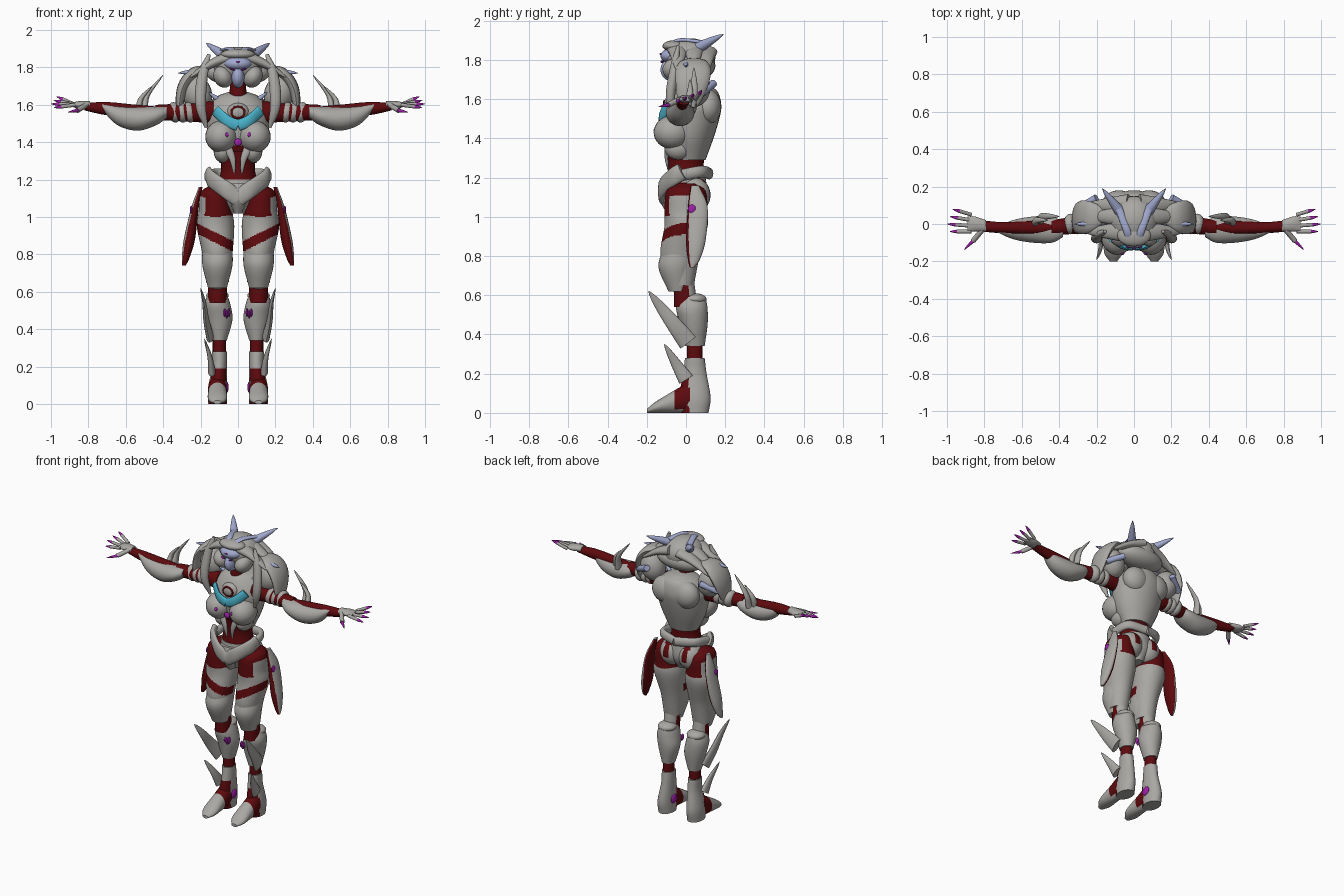
import bpy, bmesh, math
from mathutils import Vector, Matrix

cube = bpy.data.objects.get("Cube")
if cube:
    bpy.data.objects.remove(cube, do_unlink=True)


def material(name, red, green, blue):
    mat = bpy.data.materials.new(name)
    mat.use_nodes = True
    mat.diffuse_color = (red, green, blue, 1)
    shader = mat.node_tree.nodes["Principled BSDF"]
    shader.inputs["Base Color"].default_value = mat.diffuse_color
    return mat


GRAY = material("warm gray armor", .4, .39, .37)
RED = material("dark red suit", .11, .003, .004)
LILAC = material("pale lilac", .36, .4, .62)
CYAN = material("cyan glow", .07, .45, .6)
PURPLE = material("purple", .36, .015, .42)
X, Y, Z = Vector((1, 0, 0)), Vector((0, 1, 0)), Vector((0, 0, 1))

# Landmarks: leg line, shin depth, arm height, hand height
LEG, SHIN, ARM, HAND = .11, .045, 1.56, 1.6


def finish(name, mat, bm, mirror):
    """Turn a bmesh into a smooth object, mirrored across x when asked."""
    bmesh.ops.recalc_face_normals(bm, faces=bm.faces)
    mesh = bpy.data.meshes.new(name)
    bm.to_mesh(mesh)
    bm.free()
    mesh.shade_smooth()
    mesh.set_sharp_from_angle(angle=math.radians(50))
    mesh.materials.append(mat)
    obj = bpy.data.objects.new(name, mesh)
    bpy.context.collection.objects.link(obj)
    if mirror:
        obj.modifiers.new("Mirror", 'MIRROR').use_mirror_merge = False
    return obj


def spline(points, steps=6):
    """Catmull-Rom curve through points of any dimension."""
    rows = [Vector(point) for point in points]
    rows = [rows[0] * 2 - rows[1], *rows, rows[-1] * 2 - rows[-2]]
    curve = []
    for before, start, end, after in zip(rows, rows[1:], rows[2:], rows[3:]):
        leave, arrive = (end - before) / 2, (after - start) / 2
        for step in range(steps):
            t = step / steps
            pull = leave - (end - start), (end - start) - arrive
            bend = (pull[0] * (1 - t) + pull[1] * t) * t * (1 - t)
            curve.append(start.lerp(end, t) + bend)
    return curve + [rows[-2]]


def skin(name, mat, frames, mirror, sides):
    """Join ellipses, each a center and two radius vectors, into a closed tube."""
    bm = bmesh.new()
    turns = [math.tau * side / sides for side in range(sides)]
    loops = [[bm.verts.new(center + wide * math.cos(turn) + tall * math.sin(turn)) for turn in turns]
             for center, wide, tall in frames]
    for low, high in zip(loops, loops[1:]):
        for side in range(sides):
            bm.faces.new((low[side - 1], low[side], high[side], high[side - 1]))
    bm.faces.new(loops[0])
    bm.faces.new(loops[-1])
    return finish(name, mat, bm, mirror)


def body(name, mat, *rings, across=X, up=Y, mirror=True, sides=32, steps=6):
    """Loft parallel rings given as x, y, z, radius across, radius up."""
    frames = [(Vector(row[:3]), across * row[3], up * row[4]) for row in spline(rings, steps)]
    return skin(name, mat, frames, mirror, sides)


def pointed(t):
    return max((1 - t) ** .6, .05)


def crescent(t):
    return max(math.sin(math.pi * t), .1) ** .5


def even(t):
    return 1


def ribbon(name, mat, width, depth, *path, shape=pointed, across=X, mirror=True):
    """Sweep an ellipse along a path, scaled by a shape rule."""
    centers = spline(path)
    last = len(centers) - 1
    frames = []
    for i, center in enumerate(centers):
        along = (centers[min(i + 1, last)] - centers[max(i - 1, 0)]).normalized()
        wide = (across - along * across.dot(along)).normalized()
        scale = shape(i / last)
        frames.append((center, wide * width * scale, along.cross(wide) * depth * scale))
    return skin(name, mat, frames, mirror, sides=16)


def ball(name, mat, center, radii, mirror=True, tilt=0):
    bm = bmesh.new()
    place = Matrix.Translation(center) @ Matrix.Rotation(tilt, 4, 'Y') @ Matrix.Diagonal((*radii, 1))
    bmesh.ops.create_uvsphere(bm, u_segments=24, v_segments=16, radius=1, matrix=place)
    return finish(name, mat, bm, mirror)


def paint(obj, mat, rule):
    """Recolour the faces whose center and normal satisfy the rule."""
    obj.data.materials.append(mat)
    for face in obj.data.polygons:
        if rule(face.center, face.normal):
            face.material_index = len(obj.data.materials) - 1


# Thighs and knees
thighs = body("thighs", GRAY, (LEG, 0, 1.17, .04, .05), (.12, 0, 1.13, .08, .1), (.12, 0, 1.03, .09, .11),
              (.12, 0, .95, .1, .11), (LEG, -.03, .8, .08, .1), (LEG, -.02, .65, .06, .06),
              sides=96, steps=24)
paint(thighs, RED, lambda spot, normal: spot.z > (1 if normal.x < .7 else 1.1) + .1 * abs(spot.x - .12))
paint(thighs, RED, lambda spot, normal: normal.y < .1 and abs(spot.z - .83 - spot.x / 2) < .028)
body("thigh_guards", GRAY, (LEG, -.03, .83, .08, .09), (LEG, -.05, .74, .08, .09),
     (LEG, -.04, .62, .05, .05))
knees = body("knee_joints", GRAY, (LEG, -.01, .68, .05, .05), (LEG, 0, .54, .05, .06))
paint(knees, RED, lambda spot, normal: normal.y < .3)
ball("knee_caps", GRAY, (LEG, -.04, .65), (.05, .04, .04))

# Shins and feet
body("calves", GRAY, (LEG, .03, .59, .05, .07), (LEG, .03, .53, .07, .08), (.1, .04, .45, .07, .07),
     (.1, SHIN, .34, .04, .05))
ball("calf_cuffs", GRAY, (LEG, SHIN, .58), (.06, .06, .03))
body("ankle_bands", RED, (.1, SHIN, .36, .035, .04), (.1, SHIN, .26, .035, .04))
boots = body("boots", GRAY, (.1, SHIN, .28, .04, .05), (.1, SHIN, .2, .04, .06), (LEG, SHIN, .08, .05, .08),
             (LEG, SHIN, 0, .05, .07), sides=64, steps=12)
paint(boots, RED, lambda spot, normal: normal.y < -.3 and spot.z < .19)
toes = body("toes", GRAY, (LEG, .02, .08, .05, .08), (LEG, -.05, .06, .05, .06),
            (LEG, -.15, .03, .05, .03), (LEG, -.2, .01, .02, .01), up=Z, steps=12)
paint(toes, RED, lambda spot, normal: spot.y > -.06 and spot.z > .02)
ball("heel_gems", PURPLE, (.06, SHIN, .09), (.01, .03, .03))
ribbon("shin_blades", GRAY, .02, .05, (.15, .01, .36), (.17, -.06, .45), (.18, -.13, .54), (.2, -.19, .62))
ribbon("ankle_blades", GRAY, .02, .04, (.14, 0, .17), (.15, -.05, .25), (.18, -.11, .35))
for step in (-1, 0, 1):
    ball("shin_mark", PURPLE, (.06 + step * .012, -.03, .48 + .01 * abs(step)), (.007, .015, .022))

# Hips and waist
plates = body("hip_plates", GRAY, (.2, SHIN, 1.16, .01, .02), (.23, .06, 1.05, .02, .05),
              (.26, .05, .88, .03, .05), (.28, .04, .78, .02, .03), (.29, .03, .74, .01, .01), sides=64)
paint(plates, RED, lambda spot, normal: normal.y < -.55 or normal.x < -.1)
ball("hip_marks", PURPLE, (.25, .03, 1.04), (.007, .02, .022))
body("pelvis", GRAY, (0, 0, 1.02, .04, .07), (0, 0, 1.1, .1, .11), (0, 0, 1.2, .11, .1), mirror=False)
buttocks = ball("buttocks", GRAY, (.07, SHIN, 1.11), (.08, .08, .09))
paint(buttocks, RED, lambda spot, normal: abs(spot.x - .07) < .02 and spot.z > 1.1)
body("crotch_plate", GRAY, (0, -.07, 1.02, .02, .03), (0, -.1, 1.1, .05, .04), (0, -.1, 1.18, .08, .02),
     mirror=False)
ribbon("front_belt", GRAY, .045, .02, (0, -.12, 1.1), (.07, -.12, 1.15), (.14, -.07, 1.2),
       (.16, -.02, 1.23), shape=even, across=Z)
ribbon("back_belt", GRAY, .03, .02, (.15, -.03, 1.21), (.12, .08, 1.23), (0, .12, 1.22),
       shape=even, across=Z)
body("waist", RED, (0, 0, 1.17, .11, .1), (0, 0, 1.26, .09, .09), (0, 0, 1.35, .1, .1), mirror=False)
ribbon("belly_strips", GRAY, .025, .015, (.06, -.09, 1.38), (.03, -.1, 1.31), (.02, -.09, 1.23))

# Torso
torso = body("torso", GRAY, (0, .02, 1.29, .1, .08), (0, .02, 1.4, .15, .12), (0, .03, 1.5, .17, .14),
             (0, .04, 1.57, .17, .14), (0, .05, 1.64, .12, .11), (0, .05, 1.67, .05, .06), mirror=False)
paint(torso, RED, lambda spot, normal: normal.y < 0 and abs(spot.x) < .05 and spot.z < 1.38)
ball("breasts", GRAY, (.09, -.07, 1.43), (.085, .095, .085))
ball("rib_plates", GRAY, (.08, -.04, 1.35), (.05, .07, .06))
ball("shoulder_blades", GRAY, (.08, .11, 1.56), (.09, .07, .09))
ribbon("chest_band", CYAN, .03, .012, (0, -.128, 1.49), (.06, -.123, 1.515), (.12, -.085, 1.57),
       shape=even, across=Z)
ball("chest_disc", GRAY, (0, -.08, ARM), (.06, .04, .05), mirror=False)
circle = [math.pi * turn / 8 for turn in range(9)]
ribbon("chest_ring", RED, .006, .006, shape=even, across=Y,
       *[(.035 * math.sin(turn), -.11, ARM + .03 * math.cos(turn)) for turn in circle])
ball("breast_marks", PURPLE, (.06, -.155, 1.44), (.01, .01, .012))
ball("sternum_mark", PURPLE, (0, -.12, 1.4), (.02, .01, .02), mirror=False)
body("neck", RED, (0, 0, 1.6, .05, .06), (0, 0, 1.74, .04, .04), mirror=False)
ribbon("collar_spikes", LILAC, .02, .02, (.07, .02, 1.6), (.16, 0, 1.67))

# Head
ball("helmet", GRAY, (0, .02, 1.81), (.13, .13, .1), mirror=False)
ball("helmet_skirt", GRAY, (0, .06, 1.77), (.17, .09, .07), mirror=False)
for place, depth, top in (("front", -.04, 1.86), ("side", .04, 1.86), ("rear", .1, 1.84)):
    ribbon(place + "_helmet_petals", GRAY, .06, .035, (.03, depth, top), (.14, depth, top - .04),
           (.27, depth, top - .12), across=Y)
ball("cheek_guards", GRAY, (.08, -.05, 1.75), (.05, .07, .06), tilt=.5)
ball("brow", GRAY, (0, -.06, 1.87), (.09, .06, .03), mirror=False)
ball("face", LILAC, (0, -.07, 1.75), (.035, .06, .06), mirror=False)
ball("visor", LILAC, (0, -.07, 1.82), (.075, .06, .04), mirror=False)
ball("eyes", PURPLE, (.03, -.122, 1.79), (.015, .008, .005), tilt=-.3)
ball("brow_gem", PURPLE, (0, -.13, 1.83), (.01, .005, .005), mirror=False)
ribbon("crest_bands", LILAC, .02, .01, (.02, -.1, 1.87), (.04, -.03, 1.9), (.08, .08, 1.89), shape=even)
ribbon("head_horns", LILAC, .03, .03, (.07, .06, 1.86), (.17, .19, 1.93))
ribbon("side_horns", LILAC, .02, .02, (.2, 0, 1.78), (.32, 0, 1.77), across=Y)

# Shoulders
ribbon("shoulder_fins", GRAY, .03, .025, (.17, -.06, 1.48), (.2, -.08, 1.6), (.19, -.06, 1.75),
       (.155, -.04, 1.87), shape=crescent)
ribbon("shoulder_pads", GRAY, .09, .03, (.15, .05, 1.8), (.24, .04, 1.77), (.3, .03, 1.68),
       (.32, 0, 1.52), shape=crescent, across=Y)
ball("shoulder_shells", GRAY, (.22, SHIN, 1.66), (.08, .08, .1), tilt=.3)
ribbon("shoulder_pins", LILAC, .02, .02, (.2, .14, 1.68), (.3, .08, 1.63), shape=even)

# Arms
body("upper_arms", RED, (.13, 0, ARM, .05, .06), (.25, 0, ARM, .05, .05), (.44, -.02, ARM, .04, .04),
     across=Y, up=Z)
for joint in (.26, .3, .34):
    ball("arm_ring", GRAY, (joint, 0, ARM), (.036, .055, .055), tilt=.2)
body("forearms", GRAY, (.38, -.03, 1.56, .04, .03), (.44, -.03, 1.54, .07, .05), (.54, -.03, 1.525, .07, .063),
     (.65, -.03, 1.545, .05, .05), (.74, -.03, 1.6, .01, .01), across=Y, up=Z)
body("forearm_inlays", RED, (.42, -.02, 1.57, .02, .02), (.54, -.02, 1.57, .035, .03),
     (.7, -.02, 1.58, .03, .035), (.82, -.01, 1.59, .03, .02), across=Y, up=Z)
ribbon("long_arm_blades", GRAY, .02, .03, (.5, .02, ARM), (.485, .04, 1.65), (.4, .04, 1.76))
ribbon("short_arm_blades", GRAY, .02, .025, (.53, 0, ARM), (.52, .02, 1.63), (.46, .02, 1.7))

# Hands
body("palms", GRAY, (.79, -.01, HAND, .03, .02), (.85, 0, HAND, .04, .02), (.89, 0, HAND, .04, .01),
     across=Y, up=Z)
for digit in range(4):
    base = Vector((.87, .03 * digit - .04, HAND))
    tip = base + Vector((.13 - .015 * abs(digit - 1), .01 * digit, .02 * digit - .015))
    nail = base.lerp(tip, .65)
    ribbon("finger", GRAY, .01, .01, base, nail, shape=even, across=Y)
    ribbon("finger_claw", PURPLE, .01, .01, nail, tip, across=Y)
ribbon("thumbs", GRAY, .014, .014, (.81, -.03, HAND), (.86, -.09, 1.57), shape=even, across=Z)
ribbon("thumb_claws", PURPLE, .01, .01, (.86, -.09, 1.57), (.91, -.14, ARM), across=Z)
